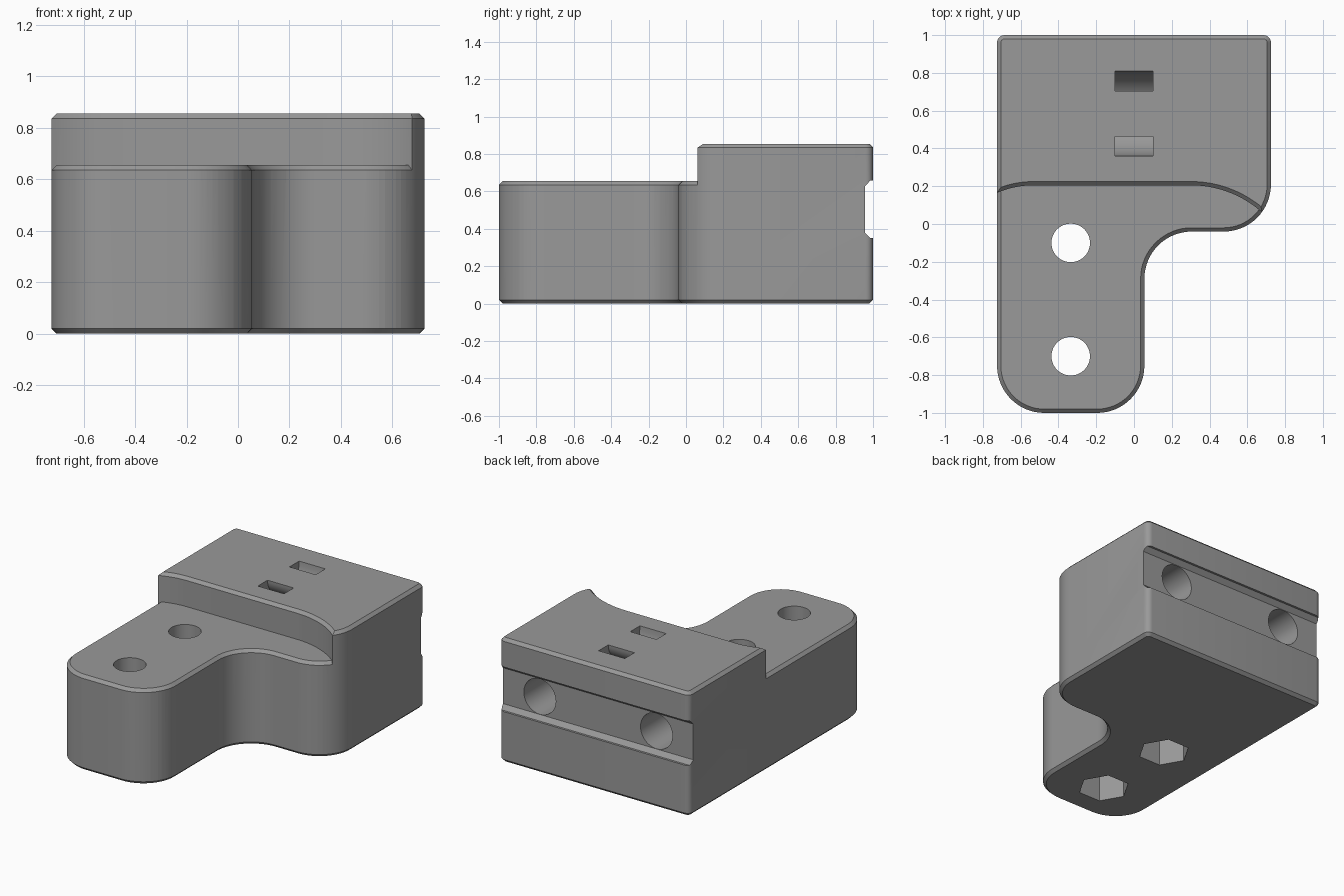
import bpy, bmesh, math
from mathutils import Vector

if "Cube" in bpy.data.objects:
    bpy.data.objects.remove(bpy.data.objects["Cube"])

HALF_X, LOW_Z, HIGH_Z, CH = 0.725, 0.655, 0.855, 0.02


def arc(cx, cy, r, a0, a1, n=16):
    """Points on an arc, angles in degrees."""
    return [(cx + r * math.cos(math.radians(a0 + (a1 - a0) * i / n)),
             cy + r * math.sin(math.radians(a0 + (a1 - a0) * i / n))) for i in range(n + 1)]


def outline(d=0.0):
    """Plan outline of the bracket, grown outwards by d."""
    x, r, s = HALF_X, 0.25, 0.04
    return (arc(-x + r, -1 + r, r + d, 180, 270)
            + arc(0.055 - r, -1 + r, r + d, 270, 360)
            + arc(0.055 + r, -0.04 - r, r - d, 180, 90)
            + arc(x - r, -0.04 + r, r + d, 270, 360)
            + arc(x - s, 1 - s, s + d, 0, 90, 6)
            + arc(-x + s, 1 - s, s + d, 90, 180, 6))


def step_region(d=0.0):
    """Area in front of the curved step, grown outwards by d."""
    left = arc(-0.53, 0.205 - 0.495, 0.495 + d, 150, 90, 20)
    right = arc(0.3, 0.205 - 0.57, 0.57 + d, 90, 20, 28)
    return left + right + [(right[-1][0], -1.2), (left[0][0], -1.2)]


def loft(name, rings):
    """Closed solid through rings of 3D points."""
    bm = bmesh.new()
    rows = [[bm.verts.new(p) for p in ring] for ring in rings]
    n = len(rows[0])
    for a, b in zip(rows, rows[1:]):
        for i in range(n):
            j = (i + 1) % n
            bm.faces.new((a[i], a[j], b[j], b[i]))
    bm.faces.new(rows[0][::-1])
    bm.faces.new(rows[-1])
    bmesh.ops.recalc_face_normals(bm, faces=bm.faces)
    me = bpy.data.meshes.new(name)
    bm.to_mesh(me)
    bm.free()
    ob = bpy.data.objects.new(name, me)
    bpy.context.collection.objects.link(ob)
    return ob


def plan_loft(name, fn, levels):
    return loft(name, [[(x, y, z) for x, y in fn(d)] for z, d in levels])


def x_prism(name, yz, x0, x1):
    return loft(name, [[(x, y, z) for y, z in yz] for x in (x0, x1)])


def z_prism(name, xy, z0, z1):
    return loft(name, [[(x, y, z) for x, y in xy] for z in (z0, z1)])


def y_prism(name, xz, y0, y1):
    return loft(name, [[(x, y, z) for x, z in xz] for y in (y0, y1)])


def cut(target, cutter):
    """Subtract the cutter and delete it."""
    bpy.context.view_layer.objects.active = target
    m = target.modifiers.new("cut", 'BOOLEAN')
    m.operation, m.solver, m.object = 'DIFFERENCE', 'EXACT', cutter
    bpy.ops.object.modifier_apply(modifier=m.name)
    bpy.data.objects.remove(cutter)


# Full-height block with chamfered top and bottom rims
body = plan_loft("bracket_body", outline,
                 [(0, -CH), (CH, 0), (HIGH_Z - CH, 0), (HIGH_Z, -CH)])

# Lower shelf: step space minus a chamfered shelf, removed from the block
g = 0.002
shelf = plan_loft("shelf_shape", outline, [(-0.1, g), (LOW_Z - CH - g, g), (LOW_Z, -CH)])
step = plan_loft("step_cutter", step_region,
                 [(0.5, 0), (HIGH_Z - CH, 0), (HIGH_Z + 0.05, CH + 0.05)])
cut(step, shelf)
cut(body, step)

# Vertical screw holes with hexagonal nut pockets underneath
for y in (-0.1, -0.7):
    cut(body, z_prism("screw_hole", arc(-0.335, y, 0.102, 0, 360, 48)[:-1], -0.1, 1))
    cut(body, z_prism("nut_pocket", arc(-0.335, y, 0.165, 0, 360, 6)[:-1], -0.1, 0.2))

# Rail groove across the back
groove = [(1.1, 0.35), (0.985, 0.35), (0.957, 0.38), (0.957, 0.627), (0.985, 0.658), (1.1, 0.658)]
cut(body, x_prism("back_groove", groove, -1, 1))

# Blind round holes in the groove
for x in (-0.445, 0.445):
    cut(body, y_prism("back_hole", arc(x, 0.503, 0.122, 0, 360, 48)[:-1], 0.45, 1.1))

# Curved tie channel joining the two top slots
cy = 0.584
ring = ([(cy - 0.225, 0.95)] + arc(cy, HIGH_Z, 0.225, 180, 360, 24)
        + [(cy + 0.225, 0.95), (cy + 0.12, 0.95)]
        + arc(cy, HIGH_Z, 0.12, 360, 180, 24) + [(cy - 0.12, 0.95)])
cut(body, x_prism("tie_channel", ring, -0.1, 0.1))

# Finish
grey = bpy.data.materials.new("mid_grey")
grey.diffuse_color = (0.32, 0.32, 0.32, 1)
grey.use_nodes = True
grey.node_tree.nodes["Principled BSDF"].inputs["Base Color"].default_value = grey.diffuse_color
body.data.materials.clear()
body.data.materials.append(grey)
bpy.ops.object.select_all(action='DESELECT')
body.select_set(True)
bpy.context.view_layer.objects.active = body
bpy.ops.object.shade_smooth_by_angle(angle=math.radians(30))
